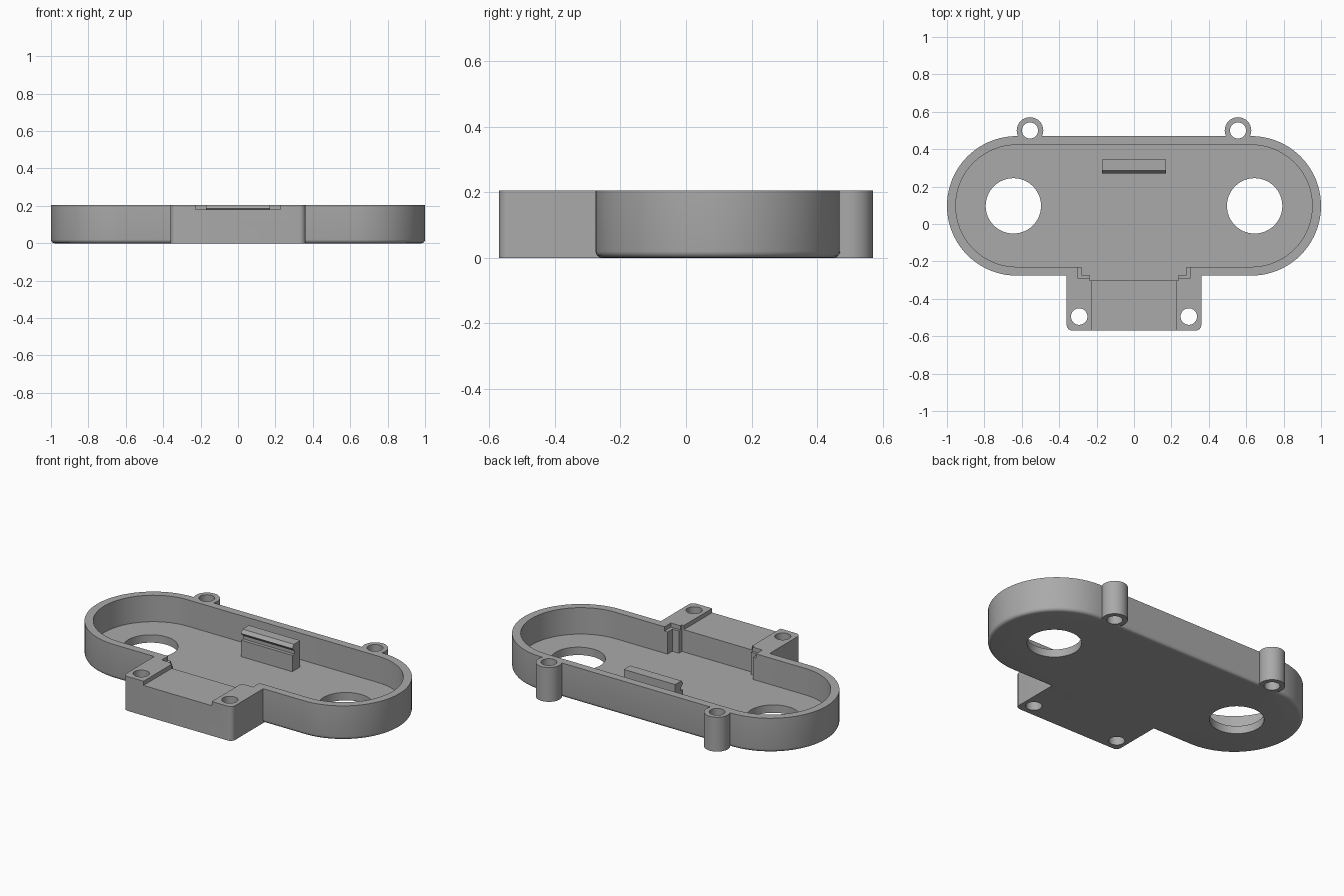
import bpy, bmesh, math

if "Cube" in bpy.data.objects:
    bpy.data.objects.remove(bpy.data.objects["Cube"])

H, FLOOR, MID_Y, SPAN = 0.205, 0.047, 0.097, 0.627

grey = bpy.data.materials.new("plain grey")
grey.use_nodes = True
grey.diffuse_color = (0.4, 0.4, 0.4, 1)
grey.node_tree.nodes["Principled BSDF"].inputs["Base Color"].default_value = (0.4, 0.4, 0.4, 1)


def prism(name, outline, z0, z1, bottom_round=0):
    """Extrude an outline upwards, optionally rounding its bottom rim."""
    bm = bmesh.new()
    base = bm.faces.new([bm.verts.new((x, y, z0)) for x, y in outline])
    rim = list(base.edges)
    top = bmesh.ops.extrude_face_region(bm, geom=[base], use_keep_orig=True)
    bmesh.ops.translate(bm, vec=(0, 0, z1 - z0),
                        verts=[v for v in top["geom"] if isinstance(v, bmesh.types.BMVert)])
    bmesh.ops.recalc_face_normals(bm, faces=bm.faces)
    if bottom_round:
        bmesh.ops.bevel(bm, geom=rim, offset=bottom_round, segments=4,
                        profile=0.5, affect='EDGES')
    mesh = bpy.data.meshes.new(name)
    bm.to_mesh(mesh)
    bm.free()
    mesh.materials.append(grey)
    obj = bpy.data.objects.new(name, mesh)
    bpy.context.collection.objects.link(obj)
    return obj


def arc(cx, cy, r, a0, a1, n):
    return [(cx + r * math.cos(math.radians(a0 + (a1 - a0) * i / n)),
             cy + r * math.sin(math.radians(a0 + (a1 - a0) * i / n))) for i in range(n + 1)]


def circle(cx, cy, r, n=48):
    return arc(cx, cy, r, 0, 360, n)[:-1]


def stadium(r):
    return arc(SPAN, MID_Y, r, -90, 90, 40) + arc(-SPAN, MID_Y, r, 90, 270, 40)


def rect(x, y0, y1):
    return [(-x, y0), (x, y0), (x, y1), (-x, y1)]


def combine(target, tool, operation):
    """Apply a boolean and discard the tool."""
    mod = target.modifiers.new("combine", 'BOOLEAN')
    mod.operation, mod.solver, mod.object = operation, 'EXACT', tool
    bpy.context.view_layer.update()
    result = bpy.data.meshes.new_from_object(
        target.evaluated_get(bpy.context.evaluated_depsgraph_get()))
    target.modifiers.clear()
    target.data = result
    bpy.data.objects.remove(tool)


# Rounded tray with a front mounting block and two rear screw ears
tray = prism("tray", stadium(0.373), 0, H, 0.02)
block = arc(-0.33, -0.54, 0.03, 180, 270, 6) + arc(0.33, -0.54, 0.03, 270, 360, 6)
combine(tray, prism("block", block + [(0.36, -0.2), (-0.36, -0.2)], 0, H), 'UNION')
for side in (-1, 1):
    combine(tray, prism("ear", circle(side * 0.556, 0.5, 0.071), 0, H), 'UNION')

# Main cavity, stepped front opening, shallow ledge and block recess
cuts = [(stadium(0.326), FLOOR),
        (rect(0.282, -0.273, 0), FLOOR),
        (rect(0.238, -0.302, 0), FLOOR),
        (rect(0.302, -0.289, 0), 0.18),
        (rect(0.226, -0.7, 0), 0.18)]
# Large floor openings and small screw holes
for side in (-1, 1):
    cuts += [(circle(side * 0.645, MID_Y, 0.148, 64), -0.1),
             (circle(side * 0.556, 0.5, 0.043), -0.1),
             (circle(side * 0.293, -0.495, 0.044), -0.1)]
for outline, bottom in cuts:
    combine(tray, prism("cutter", outline, bottom, 0.4), 'DIFFERENCE')

# Grooved clip standing on the tray floor, extruded along x
profile = [(0.345, FLOOR - 0.01), (0.27, FLOOR - 0.01), (0.27, 0.145), (0.29, 0.145),
           (0.29, 0.165), (0.27, 0.185), (0.285, H), (0.345, H)]
clip = prism("retaining_clip", profile, -0.17, 0.17)
for v in clip.data.vertices:
    y, z, x = v.co
    v.co = (x, y, z)

# Smooth curved walls while keeping hard edges
bpy.ops.object.select_all(action='DESELECT')
for obj in (tray, clip):
    obj.select_set(True)
bpy.context.view_layer.objects.active = tray
bpy.ops.object.shade_smooth_by_angle(angle=math.radians(30))
